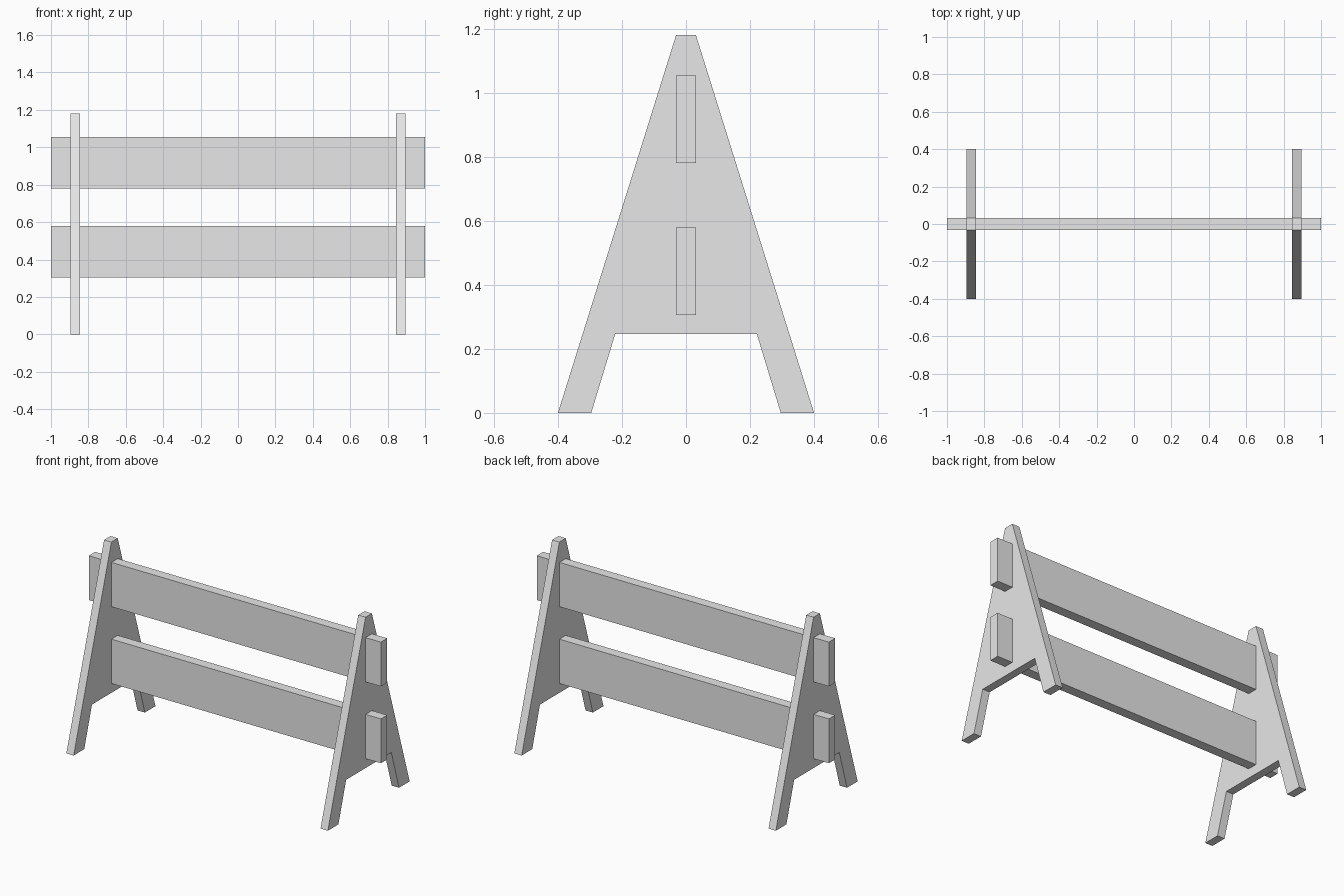
import bpy
import bmesh

cube = bpy.data.objects.get("Cube")
if cube:
    bpy.data.objects.remove(cube, do_unlink=True)

grey = bpy.data.materials.new("plain_grey")
grey.use_nodes = True
grey.diffuse_color = (0.8, 0.8, 0.8, 1)
grey.node_tree.nodes["Principled BSDF"].inputs["Base Color"].default_value = (0.8, 0.8, 0.8, 1)


def extrude_profile(name, profile, x_min, x_max):
    """Extrude a closed (y, z) outline along x."""
    bm = bmesh.new()
    face = bm.faces.new([bm.verts.new((x_min, y, z)) for y, z in profile])
    result = bmesh.ops.extrude_face_region(bm, geom=[face])
    moved = [v for v in result["geom"] if isinstance(v, bmesh.types.BMVert)]
    bmesh.ops.translate(bm, verts=moved, vec=(x_max - x_min, 0, 0))
    bmesh.ops.recalc_face_normals(bm, faces=bm.faces)
    mesh = bpy.data.meshes.new(name)
    bm.to_mesh(mesh)
    bm.free()
    mesh.materials.append(grey)
    obj = bpy.data.objects.new(name, mesh)
    bpy.context.collection.objects.link(obj)
    return obj


# A-shaped end frames: half outline from the apex to the crossbar, mirrored in y
half = [(0.031, 1.18), (0.4, 0), (0.296, 0), (0.221, 0.247)]
outline = half + [(-y, z) for y, z in reversed(half)]
for side, x in (("right", -0.87), ("left", 0.87)):
    extrude_profile(side + "_end_frame", outline, x - 0.025, x + 0.025)

# Horizontal boards passing through both frames
for name, low, high in (("lower_board", 0.305, 0.579), ("upper_board", 0.78, 1.054)):
    section = [(-0.031, low), (0.031, low), (0.031, high), (-0.031, high)]
    extrude_profile(name, section, -1, 1)
